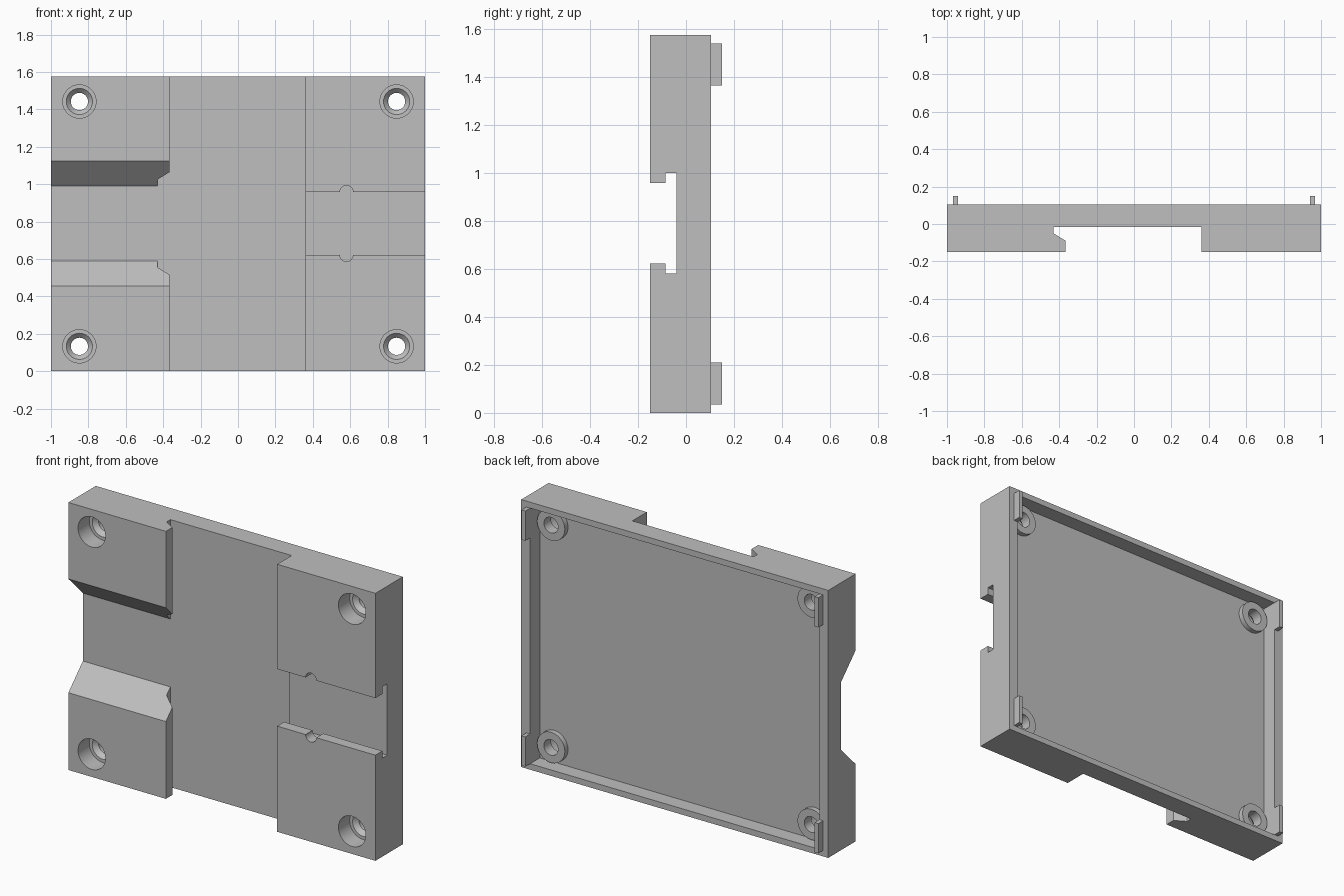
import bpy, bmesh
from math import radians
from mathutils import Matrix, Vector

cube = bpy.data.objects.get("Cube")
if cube:
    bpy.data.objects.remove(cube, do_unlink=True)

HEIGHT = 1.575
FRONT, BACK = -0.15, 0.105
RECESS_Y, TRAY_Y = -0.015, 0.015
MID = HEIGHT / 2 + 0.0025

grey = bpy.data.materials.new("plain grey")
grey.use_nodes = True
colour = (0.52, 0.52, 0.52, 1)
grey.diffuse_color = colour
grey.node_tree.nodes["Principled BSDF"].inputs["Base Color"].default_value = colour


def finish(name, bm):
    bmesh.ops.recalc_face_normals(bm, faces=bm.faces)
    mesh = bpy.data.meshes.new(name)
    bm.to_mesh(mesh)
    bm.free()
    mesh.materials.append(grey)
    obj = bpy.data.objects.new(name, mesh)
    bpy.context.collection.objects.link(obj)
    return obj


def extrude(name, points, direction):
    """Closed prism from a list of 3D corner points."""
    bm = bmesh.new()
    face = bm.faces.new([bm.verts.new(p) for p in points])
    grown = bmesh.ops.extrude_face_region(bm, geom=[face])["geom"]
    bmesh.ops.translate(bm, vec=Vector(direction),
                        verts=[v for v in grown if isinstance(v, bmesh.types.BMVert)])
    return finish(name, bm)


def box(name, x0, x1, y0, y1, z0, z1):
    return extrude(name, [(x0, y0, z0), (x1, y0, z0), (x1, y1, z0), (x0, y1, z0)],
                   (0, 0, z1 - z0))


def lathe(name, x, z, profile, steps=48):
    """Solid turned about a y-parallel axis from (radius, y) points."""
    bm = bmesh.new()
    spin = Matrix.Rotation(radians(360 / steps), 3, 'Y')
    rings = []
    for r, y in profile:
        p, ring = Vector((r, y, 0)), []
        for _ in range(steps):
            ring.append(bm.verts.new(p + Vector((x, 0, z))))
            p = spin @ p
        rings.append(ring)
    for a, b in zip(rings, rings[1:]):
        for i in range(steps):
            j = (i + 1) % steps
            bm.faces.new((a[i], a[j], b[j], b[i]))
    bm.faces.new(rings[0])
    bm.faces.new(rings[-1])
    return finish(name, bm)


def combine(target, tool, operation='DIFFERENCE'):
    mod = target.modifiers.new("shape", 'BOOLEAN')
    mod.operation, mod.solver, mod.object = operation, 'EXACT', tool
    bpy.context.view_layer.update()
    graph = bpy.context.evaluated_depsgraph_get()
    mesh = bpy.data.meshes.new_from_object(target.evaluated_get(graph))
    target.modifiers.clear()
    target.data = mesh
    bpy.data.objects.remove(tool, do_unlink=True)


plate = box("mounting_plate", -1, 1, FRONT, BACK, 0, HEIGHT)

# Vertical centre recess, undercut on one side
recess = [(-0.365, -0.2), (-0.365, -0.09), (-0.43, -0.05), (-0.43, RECESS_Y),
          (0.36, RECESS_Y), (0.36, -0.2)]
combine(plate, extrude("recess_cutter", [(x, y, -0.1) for x, y in recess],
                       (0, 0, HEIGHT + 0.2)))

# Flared side channel
flare = [(-0.2, 0.385), (RECESS_Y, 0.2)]
outline = [(y, MID - h) for y, h in flare] + [(y, MID + h) for y, h in reversed(flare)]
combine(plate, extrude("flare_cutter", [(-1.1, y, z) for y, z in outline], (0.9, 0, 0)))

# Lipped side channel
lip = [(-0.2, 0.168), (-0.085, 0.168), (-0.085, 0.21), (-0.04, 0.21)]
outline = [(y, MID - h) for y, h in lip] + [(y, MID + h) for y, h in reversed(lip)]
combine(plate, extrude("lip_cutter", [(0.2, y, z) for y, z in outline], (0.9, 0, 0)))

# Round notches in the lips
for side in (-1, 1):
    combine(plate, lathe("notch_cutter", 0.58, MID + side * 0.168,
                         [(0.035, -0.2), (0.035, -0.06)]))

# Shallow tray in the back
combine(plate, box("tray_cutter", -0.942, 0.942, TRAY_Y, 0.2, 0.035, HEIGHT - 0.035))

# Screw bosses with counterbored, countersunk holes
for x in (-0.848, 0.848):
    for z in (0.133, HEIGHT - 0.133):
        combine(plate, lathe("boss", x, z, [(0.09, 0.0), (0.09, 0.045)]), 'UNION')
        combine(plate, lathe("hole_cutter", x, z,
                             [(0.089, -0.2), (0.089, -0.045), (0.07, -0.045),
                              (0.046, -0.02), (0.046, 0.1)]))
plate.name = "mounting_plate"

# Small locating tabs on the back rim
parts = [plate]
for side, label in ((-1, "right"), (1, "left")):
    x0, x1 = sorted((side * 0.942, side * 0.967))
    for z0, level in ((0.035, "lower"), (HEIGHT - 0.21, "upper")):
        parts.append(box(f"{level}_{label}_tab", x0, x1, BACK, 0.15, z0, z0 + 0.175))

bpy.ops.object.select_all(action='DESELECT')
for part in parts:
    part.select_set(True)
bpy.context.view_layer.objects.active = plate
bpy.ops.object.shade_smooth_by_angle(angle=radians(30))
